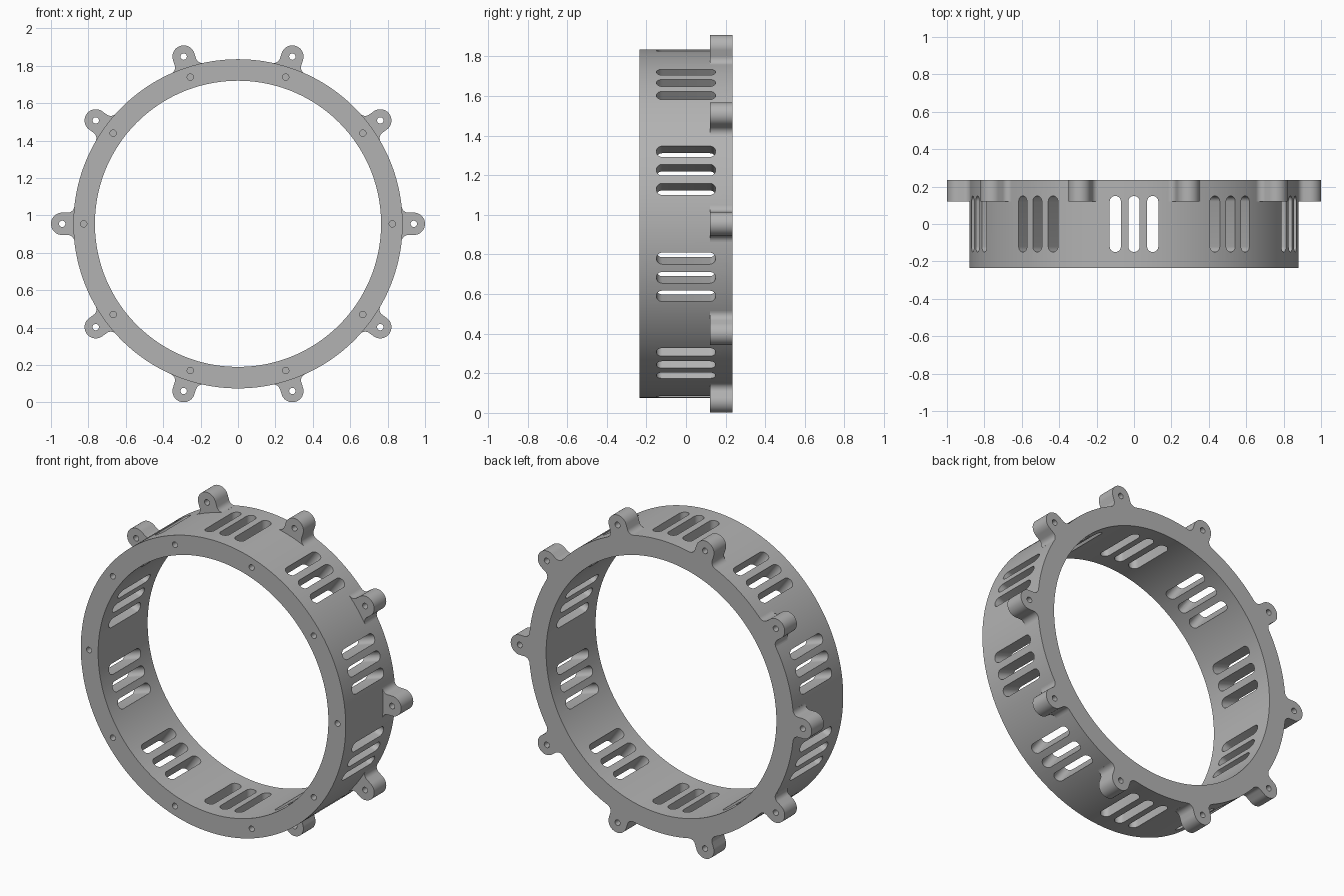
import bpy, bmesh
from math import sin, cos, pi, tau, atan2, sqrt
from mathutils import Matrix, Vector

if "Cube" in bpy.data.objects:
    bpy.data.objects.remove(bpy.data.objects["Cube"])

R_OUT, R_IN, HALF = 0.88, 0.765, 0.235   # ring radii and half depth
LUG_R, LUG_C, FILLET = 0.06, 0.94, 0.035  # lug radius, centre distance, root fillet
LUG_FRONT = 0.12
HOLE = 0.017
COUNT = 10
CENTRE = Matrix.Translation((0, 0, 0.955))

grey = bpy.data.materials.new("grey plastic")
grey.use_nodes = True
colour = (0.45, 0.45, 0.45, 1)
grey.diffuse_color = colour
grey.node_tree.nodes["Principled BSDF"].inputs["Base Color"].default_value = colour


def turned(step):
    """Frame whose x axis points outward at the given step round the ring."""
    return CENTRE @ Matrix.Rotation(-step * tau / COUNT, 4, 'Y')


def arc(u, v, r, start, end, n):
    return [(u + r * cos(start + (end - start) * i / n),
             v + r * sin(start + (end - start) * i / n)) for i in range(n + 1)]


def prism(bm, points, axis, low, high, frame):
    """Extrude a 2D outline along local x or y, then place it in the frame."""
    if axis == 'x':
        place, push = (lambda u, v: (low, u, v)), Vector((high - low, 0, 0))
    else:
        place, push = (lambda u, v: (u, low, v)), Vector((0, high - low, 0))
    face = bm.faces.new([bm.verts.new(frame @ Vector(place(u, v))) for u, v in points])
    grown = bmesh.ops.extrude_face_region(bm, geom=[face], use_keep_orig=True)
    top = [g for g in grown["geom"] if isinstance(g, bmesh.types.BMVert)]
    bmesh.ops.translate(bm, verts=top, vec=frame.to_3x3() @ push)


def finish(bm, name):
    bmesh.ops.recalc_face_normals(bm, faces=bm.faces)
    mesh = bpy.data.meshes.new(name)
    bm.to_mesh(mesh)
    bm.free()
    mesh.materials.append(grey)
    obj = bpy.data.objects.new(name, mesh)
    bpy.context.collection.objects.link(obj)
    return obj


# Ring: a rectangular section spun round the y axis
bm = bmesh.new()
section = [(R_IN, -HALF), (R_OUT, -HALF), (R_OUT, HALF), (R_IN, HALF)]
verts = [bm.verts.new(CENTRE @ Vector((r, y, 0))) for r, y in section]
edges = [bm.edges.new((verts[i], verts[i - 1])) for i in range(4)]
bmesh.ops.spin(bm, geom=verts + edges, cent=CENTRE.translation, axis=(0, 1, 0),
               angle=tau, steps=200, use_merge=True)
bmesh.ops.remove_doubles(bm, verts=bm.verts, dist=0.0001)
ring = finish(bm, "vented_ring")

# Mounting lugs: round ends with filleted roots sunk into the ring
root_v = LUG_R + FILLET
root_u = sqrt((R_OUT + FILLET) ** 2 - root_v ** 2)
toward = atan2(-root_v, -root_u)
upper = arc(root_u, root_v, FILLET, -pi / 2, toward, 8)
lower = [(u, -v) for u, v in reversed(upper)]
inner = R_OUT - 0.05
lug_outline = ([(inner, -upper[-1][1])] + lower
               + arc(LUG_C, 0, LUG_R, -pi / 2, pi / 2, 24)
               + upper + [(inner, upper[-1][1])])
bm = bmesh.new()
for k in range(COUNT):
    prism(bm, lug_outline, 'y', LUG_FRONT, HALF, turned(k))
lugs = finish(bm, "mounting_lugs")

# Cutters: vent slots in threes, lug bolt holes and blind front holes
bm = bmesh.new()
slot_r, slot_end = 0.03, 0.12
for k in range(COUNT):
    for shift in (-0.1, 0, 0.1):
        outline = (arc(slot_end, shift, slot_r, -pi / 2, pi / 2, 12)
                   + arc(-slot_end, shift, slot_r, pi / 2, 3 * pi / 2, 12))
        prism(bm, outline, 'x', 0.7, 0.95, turned(k + 0.5))
    prism(bm, arc(LUG_C, 0, HOLE, 0, tau, 20)[:-1], 'y', 0.05, 0.3, turned(k))
    prism(bm, arc(0.825, 0, HOLE, 0, tau, 20)[:-1], 'y', -0.3, -0.1, turned(k))
cutters = finish(bm, "slot_and_hole_cutters")

# Join the lugs, cut the openings, then bake the result
bpy.context.view_layer.objects.active = ring
for tool, operation in ((lugs, 'UNION'), (cutters, 'DIFFERENCE')):
    mod = ring.modifiers.new(operation.lower(), 'BOOLEAN')
    mod.object, mod.operation, mod.solver = tool, operation, 'EXACT'
    bpy.ops.object.modifier_apply(modifier=mod.name)
    bpy.data.objects.remove(tool)

bpy.ops.object.select_all(action='DESELECT')
ring.select_set(True)
bpy.ops.object.shade_smooth_by_angle(angle=pi / 6)
